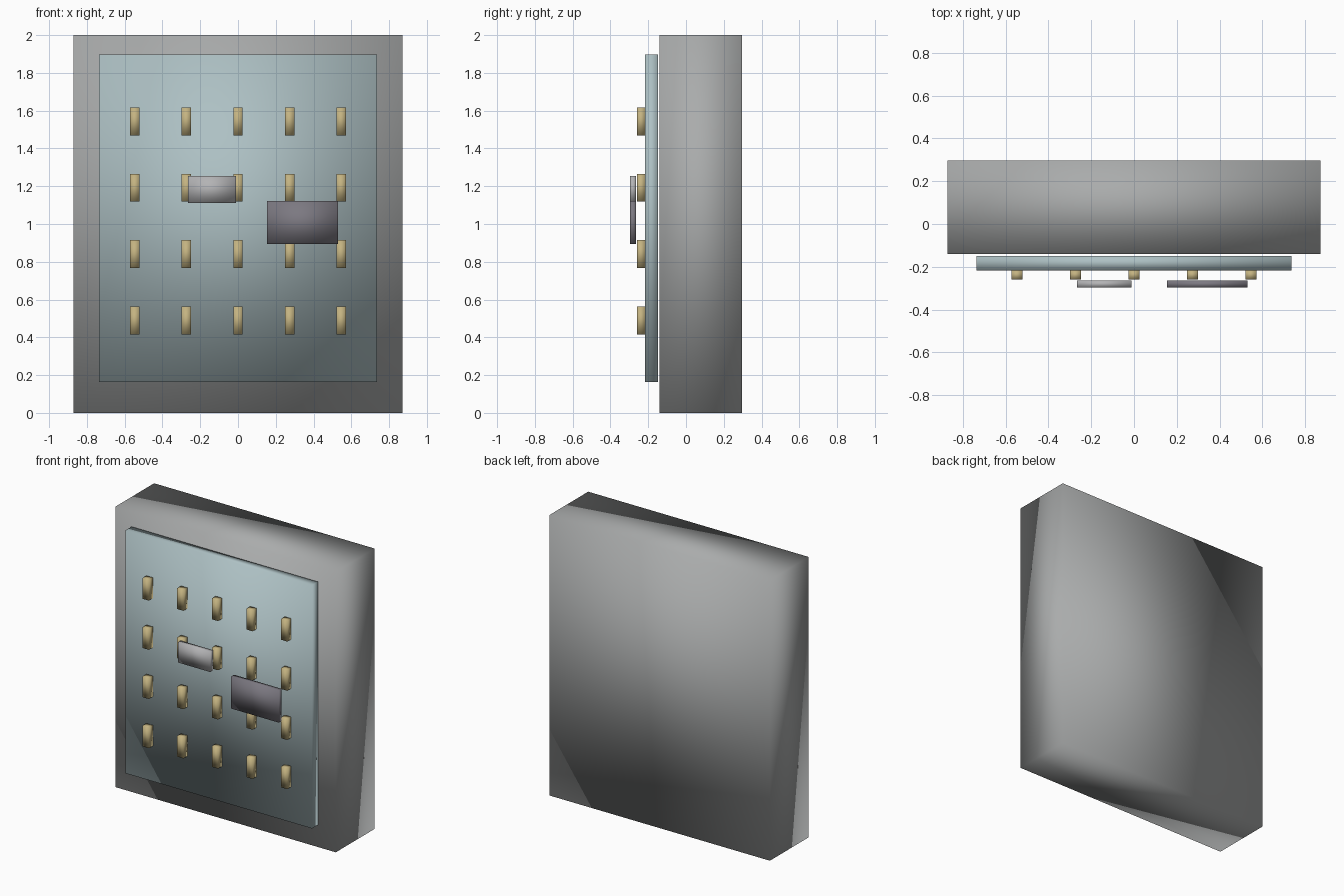
import bpy

if "Cube" in bpy.data.objects:
    bpy.data.objects.remove(bpy.data.objects["Cube"])


def material(name, rgb):
    m = bpy.data.materials.new(name)
    m.diffuse_color = (*rgb, 1)
    m.use_nodes = True
    m.node_tree.nodes["Principled BSDF"].inputs["Base Color"].default_value = m.diffuse_color
    return m


def box(name, x, y, z, mat=None):
    """Smooth-shaded box from (min, max) ranges on each axis."""
    bpy.ops.mesh.primitive_cube_add(size=1, location=[(a + b) / 2 for a, b in (x, y, z)])
    ob = bpy.context.object
    ob.name = name
    ob.scale = [b - a for a, b in (x, y, z)]
    bpy.ops.object.transform_apply(location=False, rotation=False, scale=True)
    bpy.ops.object.shade_smooth()
    if mat:
        ob.data.materials.append(mat)
    return ob


teal = material("pale_teal", (0.42, 0.53, 0.55))
brass = material("brass", (0.55, 0.45, 0.22))
dark = material("dark_grey", (0.2, 0.19, 0.22))
steel = material("steel", (0.45, 0.45, 0.46))
frame = material("frame_grey", (0.4, 0.41, 0.41))

# Thick cabinet body and the panel standing just off its front
box("cabinet_body", (-0.87, 0.87), (-0.14, 0.297), (0, 2), frame)
box("front_panel", (-0.735, 0.735), (-0.216, -0.149), (0.163, 1.897), teal)

# Grid of brass pegs, five columns by four rows
for row in range(4):
    for col in range(5):
        x = (col - 2) * 0.273
        z = 0.49 + row * 0.351
        box(f"peg_{row}_{col}", (x - 0.025, x + 0.025), (-0.26, -0.216),
            (z - 0.074, z + 0.074), brass)

# Two plates hanging in front of the pegs
box("light_plate", (-0.266, -0.011), (-0.297, -0.265), (1.11, 1.254), steel)
box("dark_plate", (0.154, 0.53), (-0.297, -0.265), (0.894, 1.123), dark)
